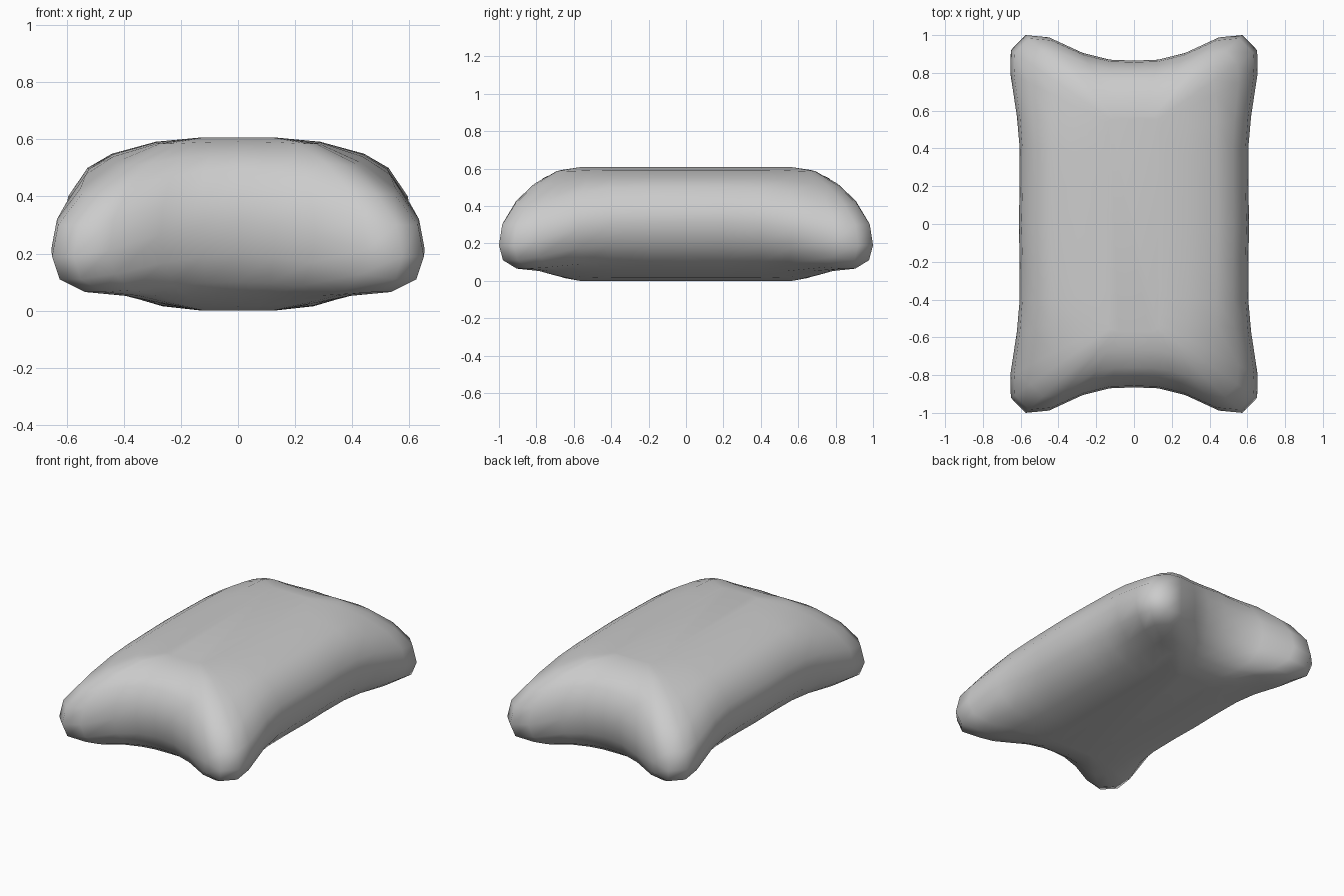
import bpy, bmesh

if "Cube" in bpy.data.objects:
    bpy.data.objects.remove(bpy.data.objects["Cube"])

# Quarter plan outline, from the middle of the long side to the middle of the end:
# (seam x, seam y, flat core x, flat core y, how much of the corner profile)
QUARTER = [
    (.61, 0, .13, 0, 0), (.605, .2, .13, .2, 0), (.605, .4, .13, .38, .05),
    (.62, .57, .13, .47, .25), (.655, .8, .13, .53, .8), (.652, .92, .128, .555, 1),
    (.575, 1.0, .12, .57, 1), (.45, .988, .105, .57, .8), (.27, .905, .08, .57, .35),
    (.13, .87, .05, .57, .1), (0, .865, 0, .57, 0),
]
# Edge profiles, bottom to top: (distance from core to seam, height)
EDGE = [(0, 0), (.28, .015), (.53, .05), (.76, .10), (.93, .2), (1, .31),
        (.97, .4), (.83, .5), (.65, .55), (.33, .592), (0, .607)]
CORNER = [(0, 0), (.3, .03), (.5, .052), (.78, .065), (.95, .11), (1, .19),
          (.96, .3), (.8, .41), (.56, .51), (.28, .585), (0, .607)]


def flip(points, sx, sy):
    return [(x * sx, y * sy, cx * sx, cy * sy, w) for x, y, cx, cy, w in points]


# Mirror the quarter into a full loop
back = QUARTER + flip(QUARTER[-2::-1], -1, 1)
loop = back + flip(back[-2:0:-1], 1, -1)

# Loft rings from the flat underside, over the seam, to the flat top
bm = bmesh.new()
rings = []
for (re, he), (rc, hc) in zip(EDGE, CORNER):
    ring = []
    for x, y, cx, cy, w in loop:
        r = re + (rc - re) * w
        h = he + (hc - he) * w
        ring.append(bm.verts.new((cx + (x - cx) * r, cy + (y - cy) * r, h)))
    rings.append(ring)

n = len(loop)
for a, b in zip(rings, rings[1:]):
    for i in range(n):
        j = (i + 1) % n
        bm.faces.new((a[i], a[j], b[j], b[i]))
bm.faces.new(rings[0][::-1])
bm.faces.new(rings[-1])
bmesh.ops.recalc_face_normals(bm, faces=bm.faces[:])
for f in bm.faces:
    f.smooth = True

mesh = bpy.data.meshes.new("pillow")
bm.to_mesh(mesh)
bm.free()
pillow = bpy.data.objects.new("pillow", mesh)
bpy.context.collection.objects.link(pillow)
